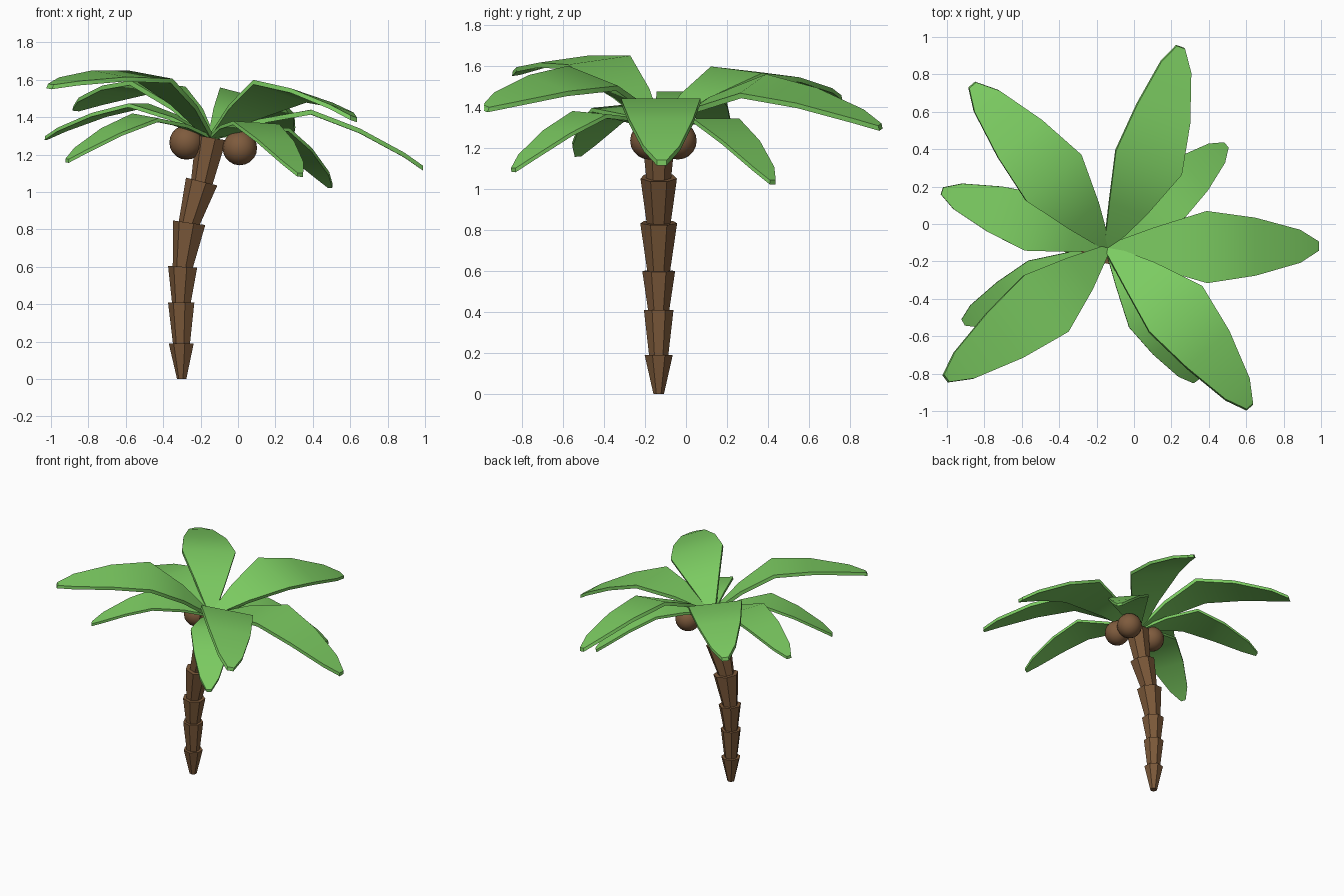
import bpy, bmesh
from math import radians, cos, sin, pi
from mathutils import Vector, Matrix

if "Cube" in bpy.data.objects:
    bpy.data.objects.remove(bpy.data.objects["Cube"])


def material(name, rgb):
    m = bpy.data.materials.new(name)
    m.diffuse_color = (*rgb, 1)
    m.use_nodes = True
    m.node_tree.nodes["Principled BSDF"].inputs["Base Color"].default_value = m.diffuse_color
    return m


BARK = material("bark", (0.20, 0.10, 0.042))
SHELL = material("coconut_shell", (0.21, 0.105, 0.047))
LEAF = material("leaf_green", (0.20, 0.60, 0.12))


def finish(name, bm, mat, smooth_angle=None):
    bmesh.ops.recalc_face_normals(bm, faces=bm.faces[:])
    me = bpy.data.meshes.new(name)
    bm.to_mesh(me)
    bm.free()
    me.materials.append(mat)
    ob = bpy.data.objects.new(name, me)
    bpy.context.collection.objects.link(ob)
    if smooth_angle:
        bpy.ops.object.select_all(action='DESELECT')
        ob.select_set(True)
        bpy.context.view_layer.objects.active = ob
        bpy.ops.object.shade_smooth_by_angle(angle=radians(smooth_angle))
    return ob


# Trunk: flared seven-sided segments stacked along a leaning path
# joint: x, z, tilt, radius of segment ending here, radius of segment starting here
SIDES, TRUNK_Y = 7, -0.133
JOINTS = [(-0.30, 0.00, 0, 0, 0.026), (-0.30, 0.19, 0, 0.070, 0.048),
          (-0.30, 0.41, 0, 0.074, 0.053), (-0.292, 0.60, 3, 0.082, 0.057),
          (-0.257, 0.835, 8, 0.092, 0.060), (-0.19, 1.055, 14, 0.091, 0.062),
          (-0.14, 1.29, 10, 0.086, 0)]


def ring(bm, joint, radius):
    x, z, tilt = joint[:3]
    mat = Matrix.Translation((x, TRUNK_Y, z)) @ Matrix.Rotation(radians(tilt), 4, 'Y')
    angles = [pi + 2 * pi * i / SIDES for i in range(SIDES)]
    return [bm.verts.new(mat @ Vector((radius * cos(a), radius * sin(a), 0))) for a in angles]


bm = bmesh.new()
for low, high in zip(JOINTS, JOINTS[1:]):
    a, b = ring(bm, low, low[4]), ring(bm, high, high[3])
    bm.faces.new(a[::-1])
    bm.faces.new(b)
    for i in range(SIDES):
        j = (i + 1) % SIDES
        bm.faces.new((a[i], a[j], b[j], b[i]))
finish("trunk", bm, BARK)

# Coconuts
for i, pos in enumerate([(-0.275, -0.125, 1.265), (0.01, -0.04, 1.235), (0.01, -0.18, 1.235)]):
    bm = bmesh.new()
    bmesh.ops.create_uvsphere(bm, u_segments=16, v_segments=10, radius=0.092,
                              matrix=Matrix.Translation(pos))
    finish(f"coconut_{i + 1}", bm, SHELL, 40)

# Fronds: one arched blade outline (distance, height, half width), placed around the crown
BLADE = [(0, 0, 0.02), (0.25, 0.09, 0.108), (0.53, 0.14, 0.193),
         (0.79, 0.04, 0.155), (1.03, -0.09, 0.088), (1.13, -0.16, 0.024)]
THICK = 0.026
CROWN = (-0.14, -0.128, 1.30)
# azimuth, upward pitch, roll, size
FRONDS = [(0.5, 0, 0, 1.0), (68, 8.5, 14, 1.0), (129, 16, 5, 1.0),
          (161, 8, 0, 0.82), (220, 22, -7, 1.0), (208, 0, -5, 0.77),
          (-46, 13, -15, 1.0), (-56, -5, -3, 0.77), (41, -9, 0, 0.77)]

for n, (azimuth, pitch, roll, size) in enumerate(FRONDS):
    mat = (Matrix.Translation(CROWN) @ Matrix.Rotation(radians(azimuth), 4, 'Z')
           @ Matrix.Rotation(radians(-pitch), 4, 'Y')
           @ Matrix.Rotation(radians(roll), 4, 'X') @ Matrix.Scale(size, 4))
    bm = bmesh.new()
    rows = [[bm.verts.new(mat @ Vector((d, side * w, h - drop)))
             for side, drop in ((1, 0), (-1, 0), (-1, THICK), (1, THICK))]
            for d, h, w in BLADE]
    for a, b in zip(rows, rows[1:]):
        for i in range(4):
            j = (i + 1) % 4
            bm.faces.new((a[i], a[j], b[j], b[i]))
    bm.faces.new(rows[0])
    bm.faces.new(rows[-1][::-1])
    finish(f"frond_{n + 1}", bm, LEAF, 40)
